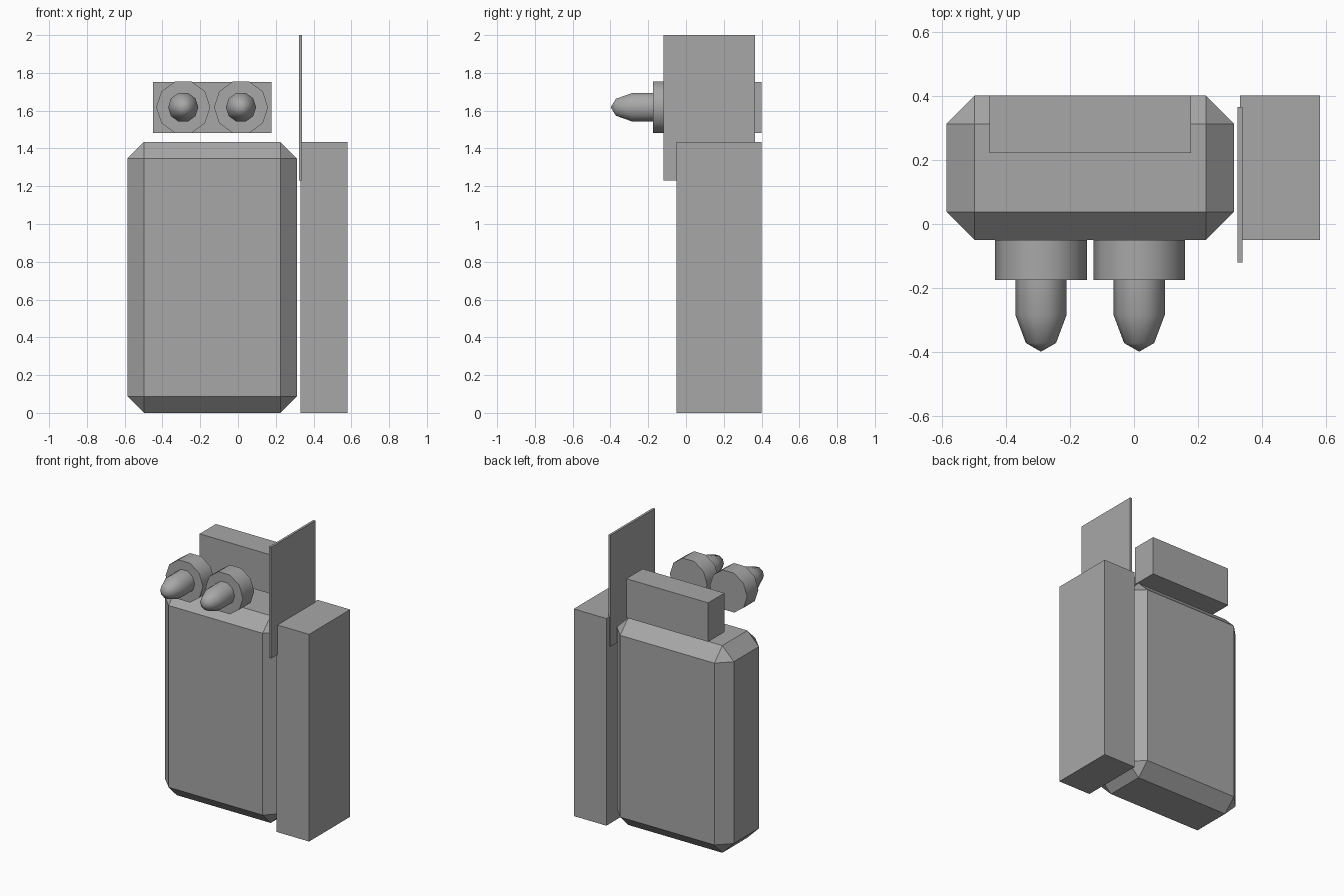
import bpy, bmesh, math

if "Cube" in bpy.data.objects:
    bpy.data.objects.remove(bpy.data.objects["Cube"])

grey = bpy.data.materials.new("plain_grey")
grey.diffuse_color = (0.39, 0.39, 0.39, 1)
grey.use_nodes = True
grey.node_tree.nodes["Principled BSDF"].inputs["Base Color"].default_value = grey.diffuse_color


def add_object(name, bm):
    bmesh.ops.recalc_face_normals(bm, faces=bm.faces)
    mesh = bpy.data.meshes.new(name)
    bm.to_mesh(mesh)
    bm.free()
    mesh.materials.append(grey)
    obj = bpy.data.objects.new(name, mesh)
    bpy.context.collection.objects.link(obj)
    return obj


def box(name, lo, hi, chamfer=0):
    bm = bmesh.new()
    bmesh.ops.create_cube(bm, size=1)
    for v in bm.verts:
        v.co = [(a + b) / 2 + c * (b - a) for a, b, c in zip(lo, hi, v.co)]
    obj = add_object(name, bm)
    if chamfer:
        mod = obj.modifiers.new("chamfer", 'BEVEL')
        mod.width, mod.segments = chamfer, 1
        mod.limit_method = 'NONE'
    return obj


def lathe_y(name, cx, cz, profile, sides=10):
    """Turn (y, radius) pairs around the y axis; radius 0 makes a point, open ends are capped."""
    bm = bmesh.new()
    rings = []
    for y, r in profile:
        count = sides if r else 1
        angles = [2 * math.pi * i / sides for i in range(count)]
        rings.append([bm.verts.new((cx + r * math.cos(a), y, cz + r * math.sin(a)))
                      for a in angles])
    for a, b in zip(rings, rings[1:]):
        for i in range(sides):
            j = (i + 1) % sides
            if len(b) == 1:
                f = bm.faces.new((a[i], a[j], b[0]))
            else:
                f = bm.faces.new((a[i], a[j], b[j], b[i]))
            f.smooth = True
    for ring in (rings[0], rings[-1]):
        if len(ring) > 1:
            bm.faces.new(ring)
    # keep rims crisp, round the sides
    for e in bm.edges:
        e.smooth = len(e.link_faces) < 2 or e.calc_face_angle() < math.radians(45)
    return add_object(name, bm)


# Chamfered main body and plain side box
box("main_body", (-0.585, -0.05, 0), (0.312, 0.40, 1.435), 0.088)
box("side_box", (0.33, -0.05, 0), (0.58, 0.40, 1.435))

# Thin upright plate and block above the body
box("upright_plate", (0.322, -0.12, 1.23), (0.338, 0.365, 2.0))
box("top_block", (-0.45, 0.222, 1.482), (0.177, 0.40, 1.752))

# Two forward-pointing nozzles: collar and tapered tip
for side, cx in (("left", -0.29), ("right", 0.016)):
    lathe_y(side + "_nozzle_collar", cx, 1.618, [(-0.05, 0.143), (-0.174, 0.143)])
    lathe_y(side + "_nozzle_tip", cx, 1.618,
            [(-0.17, 0.08), (-0.283, 0.08), (-0.371, 0.047), (-0.398, 0)])
